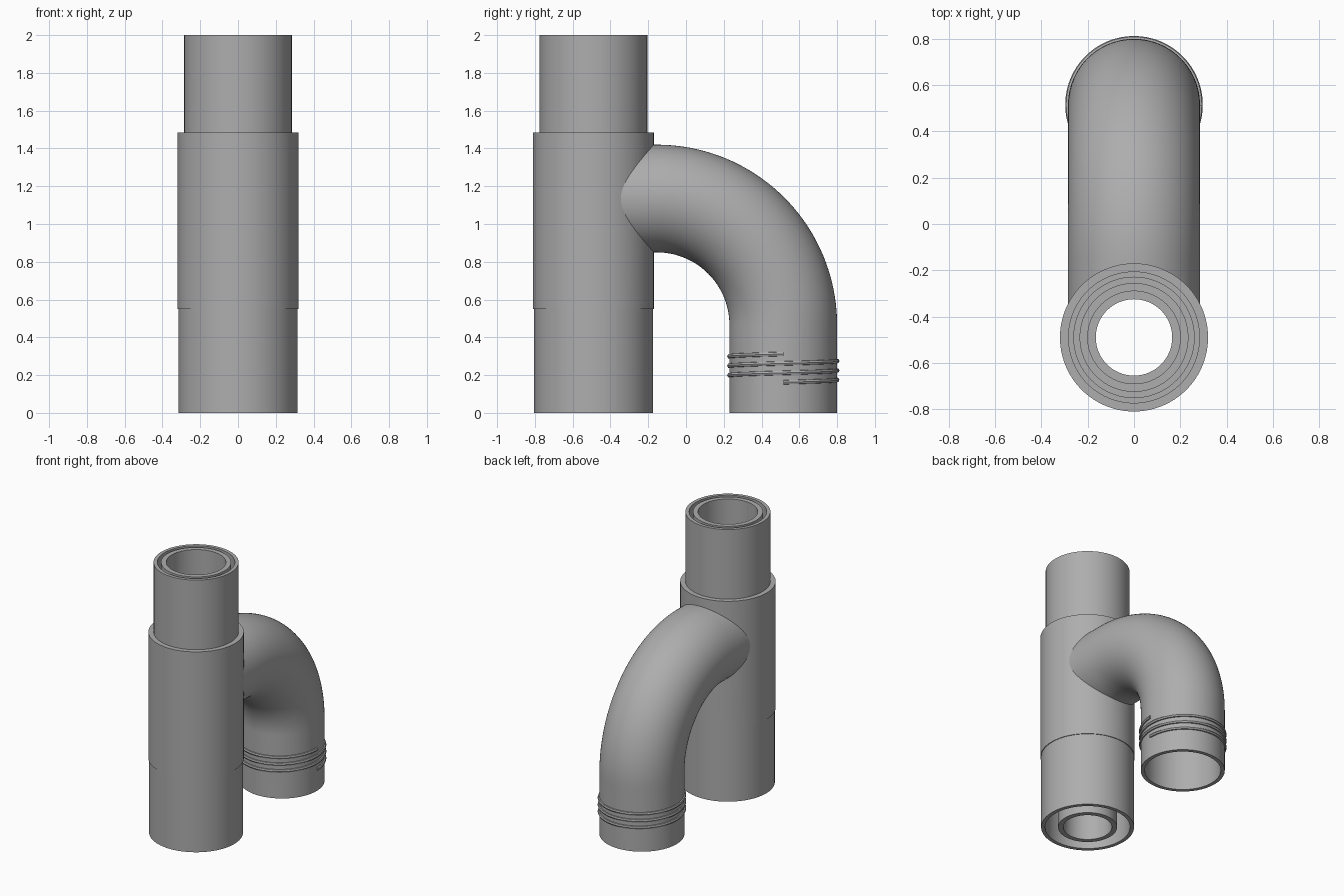
import bpy, bmesh, math
from mathutils import Vector, Matrix

cube = bpy.data.objects.get("Cube")
if cube:
    bpy.data.objects.remove(cube)

GREY = (0.42, 0.42, 0.42, 1)
mat = bpy.data.materials.new("pipe grey")
mat.use_nodes = True
mat.diffuse_color = GREY
mat.node_tree.nodes["Principled BSDF"].inputs["Base Color"].default_value = GREY

SEG = 96
MAIN_Y, ELBOW_Y = -0.49, 0.515
BRANCH_Z, BEND_Y, BEND_Z = 1.135, -0.155, 0.465


def sweep(name, rings, closed):
    """Skin equal-length rings of points into a mesh; closed joins last to first."""
    bm = bmesh.new()
    loops = [[bm.verts.new(p) for p in ring] for ring in rings]
    n = len(loops[0])
    pairs = list(zip(loops, loops[1:]))
    if closed:
        pairs.append((loops[-1], loops[0]))
    for a, b in pairs:
        for i in range(n):
            j = (i + 1) % n
            bm.faces.new((a[i], a[j], b[j], b[i]))
    if not closed:
        bm.faces.new(loops[0])
        bm.faces.new(loops[-1])
    bmesh.ops.recalc_face_normals(bm, faces=bm.faces)
    mesh = bpy.data.meshes.new(name)
    bm.to_mesh(mesh)
    bm.free()
    mesh.materials.append(mat)
    obj = bpy.data.objects.new(name, mesh)
    bpy.context.collection.objects.link(obj)
    return obj


def lathe(name, profile, y, closed=True):
    """Revolve (radius, height) points about a vertical axis."""
    turn = [2 * math.pi * i / SEG for i in range(SEG)]
    return sweep(name, [[(r * math.cos(t), y + r * math.sin(t), z) for t in turn]
                        for r, z in profile], closed)


def path_ring(centre, direction, r):
    """Circle around a path running in the YZ plane."""
    side = Vector((1, 0, 0))
    up = side.cross(direction)
    return [centre + r * (math.cos(t) * side + math.sin(t) * up)
            for t in (2 * math.pi * i / SEG for i in range(SEG))]


def cut(obj, cutter):
    mod = obj.modifiers.new("cut", 'BOOLEAN')
    mod.operation = 'DIFFERENCE'
    mod.solver = 'EXACT'
    mod.object = cutter
    bpy.context.view_layer.objects.active = obj
    bpy.ops.object.modifier_apply(modifier=mod.name)


# Outer shell: socket below, wide body, narrow spigot on top
shell = lathe("outer_pipe", [(0.315, 0), (0.315, 0.55), (0.32, 0.55), (0.32, 1.485),
                             (0.285, 1.485), (0.285, 2), (0.26, 2), (0.26, 1.45),
                             (0.288, 1.45), (0.288, 0)], MAIN_Y)

# Inner flue, widened at the top, with a ring closing the gap to the shell
flue = lathe("inner_pipe", [(0.165, 0), (0.2, 0), (0.2, 1.5), (0.262, 1.5), (0.262, 1.53),
                            (0.235, 1.53), (0.235, 2), (0.2, 2), (0.2, 1.6),
                            (0.165, 1.6)], MAIN_Y)

# Branch elbow: out of the main pipe, around the bend and down
bend_r = ELBOW_Y - BEND_Y
path = [(Vector((0, -0.4, BRANCH_Z)), Vector((0, 1, 0)))]
STEPS = 40
for k in range(STEPS + 1):
    a = math.pi / 2 * k / STEPS
    path.append((Vector((0, BEND_Y + bend_r * math.sin(a), BEND_Z + bend_r * math.cos(a))),
                 Vector((0, math.cos(a), -math.sin(a)))))
path.append((Vector((0, ELBOW_Y, 0)), Vector((0, 0, -1))))
outer = [path_ring(c, d, 0.285) for c, d in path]
inner = [path_ring(c, d, 0.258) for c, d in path]
elbow = sweep("branch_elbow", outer + inner[::-1], True)

# Saddle joint: trim the branch to the shell and open the shell into the branch
body_cutter = lathe("body_cutter", [(0.3, 0.5), (0.3, 1.6)], MAIN_Y, False)
bore_cutter = sweep("bore_cutter", [path_ring(Vector((0, y, BRANCH_Z)), Vector((0, 1, 0)), 0.257)
                                    for y in (MAIN_Y, BEND_Y)], False)
cut(elbow, body_cutter)
cut(shell, bore_cutter)
for helper in (body_cutter, bore_cutter):
    bpy.data.objects.remove(helper)

# Helical thread around the branch outlet
TURNS, PITCH = 3, 0.05
rings = []
for k in range(TURNS * SEG + 1):
    t = 2 * math.pi * k / SEG
    z = 0.162 + PITCH * k / SEG
    rings.append([(r * math.cos(t), ELBOW_Y + r * math.sin(t), z + dz)
                  for r, dz in ((0.28, -0.012), (0.293, -0.01), (0.297, 0),
                                (0.293, 0.01), (0.28, 0.012))])
thread = sweep("outlet_thread", rings, False)

for obj in (shell, flue, elbow, thread):
    bpy.ops.object.select_all(action='DESELECT')
    obj.select_set(True)
    bpy.context.view_layer.objects.active = obj
    bpy.ops.object.shade_smooth_by_angle(angle=math.radians(30))
